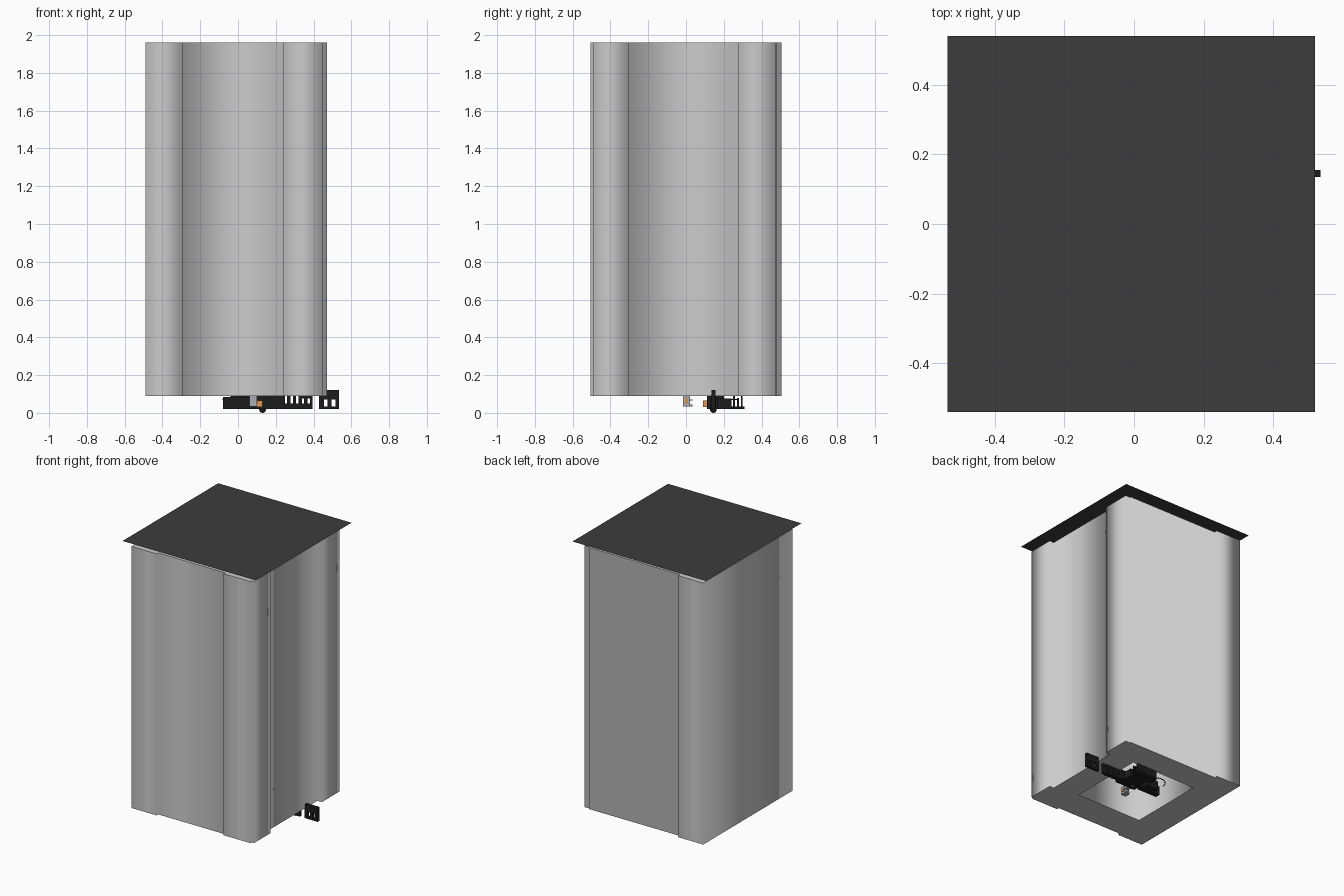
import bpy, bmesh, math
from mathutils import Vector

if "Cube" in bpy.data.objects:
    bpy.data.objects.remove(bpy.data.objects["Cube"])


def material(name, rgb):
    m = bpy.data.materials.new(name)
    m.diffuse_color = (*rgb, 1)
    m.use_nodes = True
    m.node_tree.nodes["Principled BSDF"].inputs["Base Color"].default_value = m.diffuse_color
    return m


ROOF = material("roof_dark", (0.045, 0.045, 0.045))
BLACK = material("black", (0.012, 0.012, 0.012))
ORANGE = material("orange", (0.75, 0.3, 0.08))
STEEL = material("steel", (0.4, 0.42, 0.45))


def finish(name, bm, mat=None):
    me = bpy.data.meshes.new(name)
    bm.to_mesh(me)
    bm.free()
    ob = bpy.data.objects.new(name, me)
    bpy.context.collection.objects.link(ob)
    if mat:
        me.materials.append(mat)
    return ob


def boxes(name, spans, mat=None):
    """One object from (x0, x1, y0, y1, z0, z1) boxes."""
    bm = bmesh.new()
    for x0, x1, y0, y1, z0, z1 in spans:
        vs = bmesh.ops.create_cube(bm, size=1)["verts"]
        bmesh.ops.scale(bm, verts=vs, vec=(x1 - x0, y1 - y0, z1 - z0))
        bmesh.ops.translate(bm, verts=vs, vec=((x0 + x1) / 2, (y0 + y1) / 2, (z0 + z1) / 2))
    return finish(name, bm, mat)


# Thick tower walls: stepped outer outline with a square shaft inside
outer = [(-.49, -.505), (-.29, -.505), (-.29, -.487), (.24, -.487), (.24, -.505),
         (.45, -.505), (.45, -.49), (.47, -.49), (.47, -.305), (.435, -.305),
         (.435, .275), (.47, .275), (.47, .475), (.43, .475), (.43, .483),
         (-.29, .483), (-.29, .505), (-.49, .505)]
shaft = [(-.27, -.27), (.25, -.27), (.25, .29), (-.27, .29)]
cu = bpy.data.curves.new("tower_outline", "CURVE")
cu.dimensions = "2D"
cu.fill_mode = "BOTH"
cu.extrude = 0.935
for loop in (outer, shaft):
    s = cu.splines.new("POLY")
    s.points.add(len(loop) - 1)
    for p, (x, y) in zip(s.points, loop):
        p.co = (x, y, 0, 1)
    s.use_cyclic_u = True
tower = bpy.data.objects.new("tower_walls", cu)
tower.location.z = 1.025
bpy.context.collection.objects.link(tower)
bpy.ops.object.select_all(action="DESELECT")
tower.select_set(True)
bpy.context.view_layer.objects.active = tower
bpy.ops.object.convert(target="MESH")

# Thin roof sheet floating just over the walls
bm = bmesh.new()
bm.faces.new([bm.verts.new(p) for p in
              ((-.535, -.54, 2), (.52, -.54, 2), (.52, .54, 2), (-.535, .54, 2))])
finish("roof_sheet", bm, ROOF)

# End panel with two windows
bars = [(.43, .455, .135, .155, .02, .12), (.475, .495, .135, .155, .02, .12),
        (.515, .535, .135, .155, .02, .12), (.455, .515, .135, .155, .02, .035),
        (.455, .515, .135, .155, .07, .12)]
boxes("end_panel", bars, BLACK)

# Row of machine parts hanging under the shaft
boxes("long_block", [(-.08, .08, .13, .165, .02, .085), (-.04, .06, .165, .2, .03, .09)], BLACK)
boxes("centre_block", [(.09, .25, .11, .17, .02, .09), (.1, .23, .17, .24, .02, .075)], BLACK)
boxes("rear_fins", [(.06, .22, .25 + .02 * i, .26 + .02 * i, .02, .09 - .012 * (i % 2))
                    for i in range(3)] + [(.08, .2, .24, .31, .02, .035)], BLACK)
boxes("slats", [(.26 + .03 * i, .278 + .03 * i, .13, .16, .02, .09) for i in range(4)]
      + [(.25, .39, .135, .155, .02, .05), (.33, .395, .135, .155, .075, .09),
         (.38, .395, .135, .155, .02, .09)], BLACK)

# Round foot
bm = bmesh.new()
bmesh.ops.create_uvsphere(bm, u_segments=16, v_segments=8, radius=.018)
bmesh.ops.translate(bm, verts=bm.verts, vec=(.13, .145, .018))
finish("round_foot", bm, BLACK)

# Small coloured device in front of the row
boxes("device_case", [(.06, .1, -.015, .02, .035, .09)], STEEL)
boxes("device_light", [(.065, .104, -.006, .01, .05, .075)], ORANGE)
boxes("device_bracket", [(.07, .09, .02, .035, .035, .045), (.07, .09, .02, .035, .065, .072)], STEEL)
boxes("side_tabs", [(.1, .13, .09, .11, .03, .065)], ORANGE)

# Bent wire
wire = bpy.data.curves.new("bent_wire", "CURVE")
wire.dimensions = "3D"
wire.bevel_depth = .003
wire.bevel_resolution = 1
s = wire.splines.new("POLY")
s.points.add(10)
for i, p in enumerate(s.points):
    a = math.pi * i / 10
    p.co = (-.01 + .07 * math.cos(a), .2 + .07 * math.sin(a), .07, 1)
wire.materials.append(BLACK)
bpy.context.collection.objects.link(bpy.data.objects.new("bent_wire", wire))
